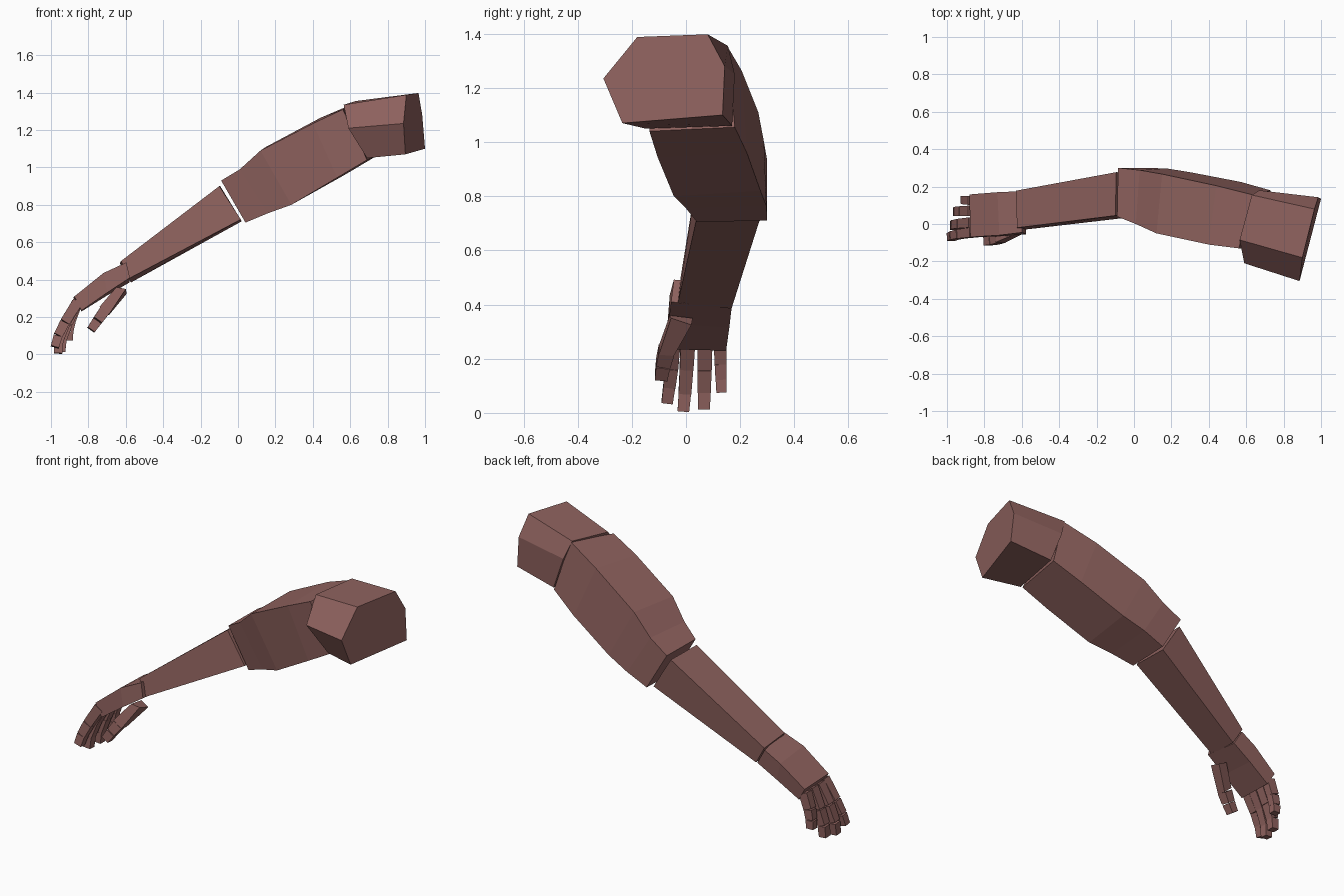
import bpy, bmesh
from mathutils import Vector

skin = bpy.data.materials.new("dusky skin")
skin.diffuse_color = (0.28, 0.125, 0.115, 1)


def loft(name, rings):
    """Skin a closed, capped, flat-faced tube through matching rings of points."""
    bm = bmesh.new()
    vr = [[bm.verts.new(p) for p in r] for r in rings]
    n = len(vr[0])
    for a, b in zip(vr, vr[1:]):
        for i in range(n):
            j = (i + 1) % n
            bm.faces.new((a[i], a[j], b[j], b[i]))
    bm.faces.new(vr[0])
    bm.faces.new(vr[-1])
    bmesh.ops.recalc_face_normals(bm, faces=bm.faces)
    me = bpy.data.meshes.new(name)
    bm.to_mesh(me)
    bm.free()
    me.materials.append(skin)
    ob = bpy.data.objects.new(name, me)
    bpy.context.collection.objects.link(ob)
    return ob


def digit(name, path, width, thick):
    """Chain of tapered square segments along a path of (x, y, z) joints."""
    pts = [Vector(p) for p in path]
    segs = len(pts) - 1
    for k in range(segs):
        a, b = pts[k], pts[k + 1]
        d = (b - a).normalized()
        side = (Vector((0, 1, 0)) - d * d.y).normalized()
        up = d.cross(side)
        rings = []
        for c, t in ((a + d * 0.002, k), (b - d * 0.002, k + 0.8)):
            s = 1 - 0.22 * t / segs
            w, h = side * width * s / 2, up * thick * s / 2
            rings.append([c + w + h, c + w - h, c - w - h, c - w + h])
        loft(f"{name}_segment_{k + 1}", rings)


# Shoulder: six-sided block
loft("shoulder", [
    [(0.565, -0.085, 1.335), (0.63, 0.155, 1.355), (0.67, 0.18, 1.25),
     (0.74, 0.17, 1.06), (0.69, -0.15, 1.05), (0.59, -0.21, 1.21)],
    [(0.90, -0.18, 1.388), (0.965, 0.08, 1.398), (0.985, 0.143, 1.28),
     (1.0, 0.135, 1.10), (0.895, -0.235, 1.07), (0.885, -0.305, 1.235)]])

# Upper arm: four-sided, bulging in the middle (top front, low front, low back, top back)
loft("upper_arm", [
    [(-0.09, 0.04, 0.93), (0.04, 0.04, 0.705), (0.045, 0.30, 0.71), (-0.085, 0.30, 0.93)],
    [(0.01, 0.0, 0.99), (0.16, 0.0, 0.755), (0.175, 0.297, 0.765), (0.03, 0.288, 1.0)],
    [(0.12, -0.05, 1.09), (0.285, -0.045, 0.80), (0.31, 0.275, 0.82), (0.15, 0.267, 1.11)],
    [(0.40, -0.11, 1.235), (0.53, -0.105, 0.945), (0.57, 0.225, 0.96), (0.44, 0.205, 1.265)],
    [(0.56, -0.13, 1.31), (0.69, -0.135, 1.04), (0.73, 0.18, 1.055), (0.64, 0.155, 1.35)]])

# Forearm: straight taper
loft("forearm", [
    [(-0.10, 0.045, 0.90), (0.015, 0.04, 0.722), (0.02, 0.272, 0.712), (-0.095, 0.277, 0.90)],
    [(-0.625, -0.02, 0.50), (-0.585, -0.03, 0.405), (-0.572, 0.168, 0.385), (-0.632, 0.178, 0.488)]])

# Palm: slightly arched slab
loft("palm", [
    [(-0.597, -0.045, 0.492), (-0.578, -0.055, 0.41), (-0.58, 0.168, 0.385), (-0.632, 0.174, 0.475)],
    [(-0.72, -0.06, 0.435), (-0.70, -0.065, 0.33), (-0.70, 0.16, 0.315), (-0.73, 0.17, 0.42)],
    [(-0.875, -0.07, 0.31), (-0.836, -0.07, 0.235), (-0.836, 0.148, 0.23), (-0.88, 0.158, 0.305)]])

# Fingers: joints curl downward; spread out along y
for name, y0, y1, width, xz in (
        ("index_finger", -0.045, -0.07, 0.052, ((-0.855, 0.285), (-0.926, 0.172), (-0.962, 0.10), (-0.98, 0.038))),
        ("middle_finger", 0.008, -0.01, 0.054, ((-0.86, 0.28), (-0.922, 0.168), (-0.957, 0.075), (-0.962, 0.004))),
        ("ring_finger", 0.07, 0.066, 0.056, ((-0.86, 0.28), (-0.91, 0.165), (-0.94, 0.08), (-0.946, 0.012))),
        ("little_finger", 0.126, 0.131, 0.047, ((-0.86, 0.275), (-0.892, 0.185), (-0.904, 0.125), (-0.905, 0.073)))):
    digit(name, [(x, y0 + (y1 - y0) * i / 3, z) for i, (x, z) in enumerate(xz)], width, 0.056)

# Thumb: broad slanted base, then two slim segments
loft("thumb_base", [
    [(-0.65, -0.06, 0.36), (-0.60, -0.055, 0.35), (-0.595, 0.02, 0.325), (-0.645, 0.025, 0.35)],
    [(-0.74, -0.098, 0.255), (-0.69, -0.10, 0.215), (-0.69, -0.045, 0.21), (-0.735, -0.04, 0.25)]])
digit("thumb", [(-0.714, -0.072, 0.233), (-0.752, -0.085, 0.18), (-0.787, -0.092, 0.13)], 0.058, 0.058)
